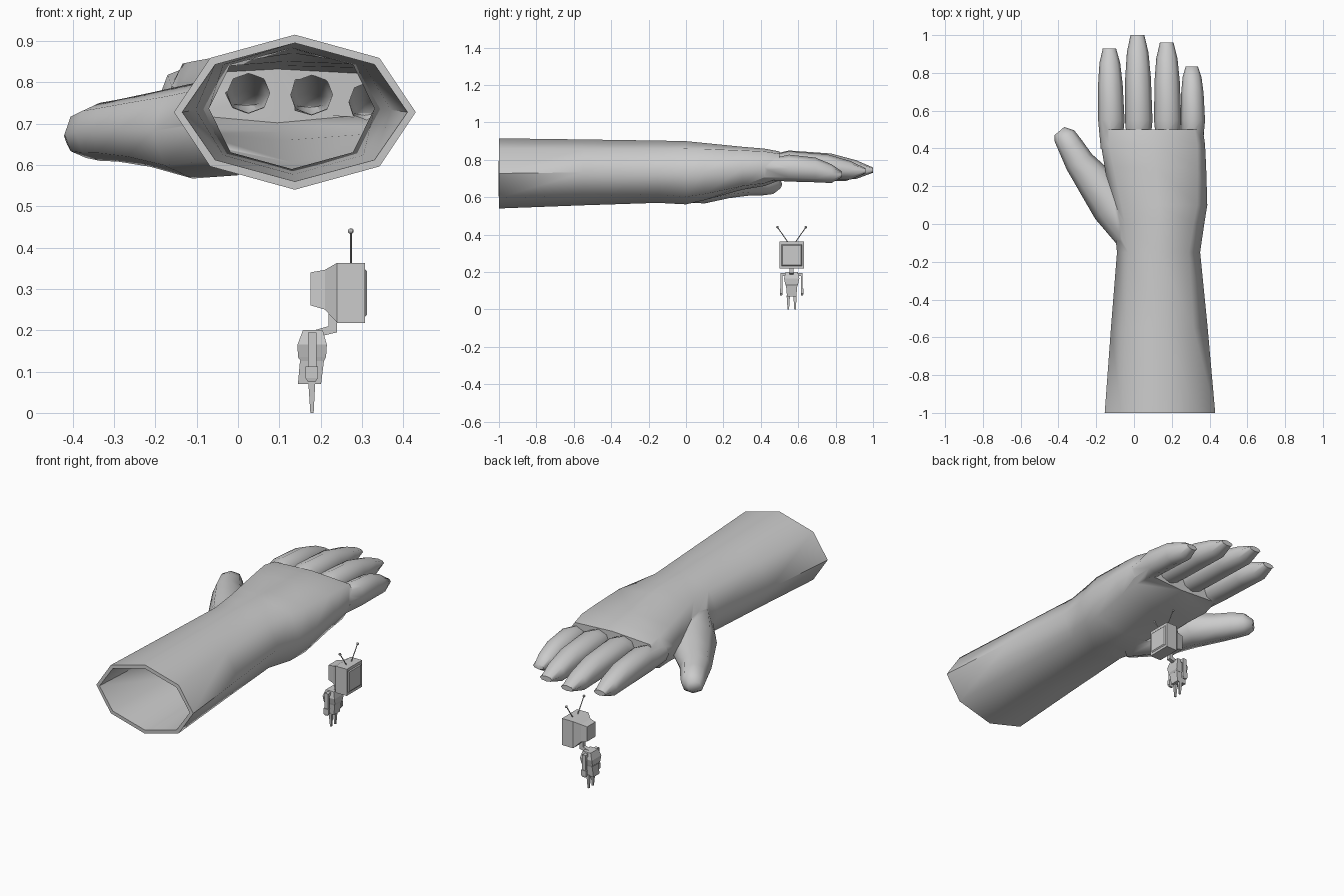
import bpy, bmesh, math
from mathutils import Vector

if "Cube" in bpy.data.objects:
    bpy.data.objects.remove(bpy.data.objects["Cube"])


def loft(name, rings):
    """Skin a list of equal-length point rings and cap both ends."""
    bm = bmesh.new()
    vs = [[bm.verts.new(p) for p in r] for r in rings]
    n = len(rings[0])
    for a, b in zip(vs, vs[1:]):
        for i in range(n):
            bm.faces.new((a[i], a[(i + 1) % n], b[(i + 1) % n], b[i]))
    bm.faces.new(vs[0])
    bm.faces.new(vs[-1])
    bmesh.ops.recalc_face_normals(bm, faces=bm.faces)
    me = bpy.data.meshes.new(name)
    bm.to_mesh(me)
    bm.free()
    ob = bpy.data.objects.new(name, me)
    bpy.context.collection.objects.link(ob)
    return ob


def octagon(x, y, z, hw, hh, ang=0, q=0.72):
    """Eight-sided section, width axis turned by ang in plan."""
    c, s = math.cos(ang), math.sin(ang)
    uv = [(1, 0), (q, q), (0, 1), (-q, q), (-1, 0), (-q, -q), (0, -1), (q, -q)]
    return [(x + u * hw * c, y + u * hw * s, z + v * hh) for u, v in uv]


def rect_z(z, x0, x1, hy, cy):
    return [(x0, cy - hy, z), (x1, cy - hy, z), (x1, cy + hy, z), (x0, cy + hy, z)]


def rect_x(x, hy, z0, z1, cy):
    return [(x, cy - hy, z0), (x, cy + hy, z0), (x, cy + hy, z1), (x, cy - hy, z1)]


def rod(name, a, b, r):
    a, b = Vector(a), Vector(b)
    bpy.ops.mesh.primitive_cylinder_add(vertices=8, radius=r, depth=(b - a).length, location=(a + b) / 2)
    ob = bpy.context.object
    ob.rotation_euler = (b - a).to_track_quat('Z', 'Y').to_euler()
    ob.name = name
    return ob


# forearm and palm: y, left x, right x, bottom z, top z, squareness
arm = [(-1, -0.155, 0.43, 0.54, 0.915, 0.70), (-0.55, -0.122, 0.39, 0.557, 0.909, 0.71),
       (-0.15, -0.09, 0.35, 0.57, 0.903, 0.73), (0.0, -0.105, 0.372, 0.562, 0.90, 0.76),
       (0.1, -0.12, 0.388, 0.585, 0.89, 0.79), (0.3, -0.155, 0.382, 0.64, 0.87, 0.83),
       (0.42, -0.175, 0.376, 0.66, 0.86, 0.85), (0.50, -0.175, 0.365, 0.69, 0.845, 0.84)]
hand = loft("hand_and_forearm", [
    octagon((l + r) / 2, y, (b + t) / 2, (r - l) / 2, (t - b) / 2, 0, q) for y, l, r, b, t, q in arm])

# thumb
thumb = [(0.0, -0.06, 0.70, 0.10, 0.125, 37), (-0.11, 0.10, 0.682, 0.12, 0.115, 37),
         (-0.21, 0.23, 0.685, 0.098, 0.09, 35), (-0.29, 0.33, 0.683, 0.078, 0.075, 31),
         (-0.335, 0.41, 0.68, 0.068, 0.07, 31), (-0.368, 0.465, 0.675, 0.06, 0.058, 31),
         (-0.395, 0.492, 0.67, 0.034, 0.028, 40)]
digits = [loft("thumb", [octagon(*s[:5], math.radians(s[5])) for s in thumb])]

# fingers: base x, tip x, tip y, half width, drop
for bx, tx, ty, w, d in [(-0.12, -0.13, 0.93, 0.07, 0.012), (0.025, 0.018, 1.0, 0.073, 0),
                         (0.178, 0.173, 0.96, 0.072, 0.004), (0.312, 0.306, 0.835, 0.064, 0.022)]:
    L = ty - 0.55
    secs = [(-0.38, 0.8, 0.765, 0.05), (0, 1, 0.778, 0.072), (0.5, 0.93, 0.768, 0.066),
            (0.8, 0.78, 0.748, 0.05), (1, 0.5, 0.745, 0.014)]
    rings = []
    for k, (t, f, z, h) in enumerate(secs):
        y = 0.40 if k == 0 else 0.55 + t * L
        rings.append(octagon(bx + (tx - bx) * max(t, 0), y, z - d, w * f, h))
    digits.append(loft("finger", rings))

# merge digits into the palm
bpy.context.view_layer.objects.active = hand
for dg in digits:
    m = hand.modifiers.new("join", 'BOOLEAN')
    m.operation, m.solver, m.object = 'UNION', 'EXACT', dg
    bpy.ops.object.modifier_apply(modifier=m.name)
    bpy.data.objects.remove(dg)

# open the sleeve end and give the shell thickness
bm = bmesh.new()
bm.from_mesh(hand.data)
cap = [f for f in bm.faces if all(v.co.y < -0.999 for v in f.verts)]
bmesh.ops.delete(bm, geom=cap, context='FACES_ONLY')
bm.to_mesh(hand.data)
bm.free()
sol = hand.modifiers.new("shell", 'SOLIDIFY')
sol.thickness, sol.offset = 0.02, -1
bpy.ops.object.modifier_apply(modifier=sol.name)
bpy.ops.object.select_all(action='DESELECT')
hand.select_set(True)
bpy.ops.object.shade_smooth_by_angle(angle=math.radians(60))

# small robot, facing +x
CY = 0.565
loft("robot_head", [rect_x(*s, CY) for s in [
    (0.176, 0.036, 0.26, 0.34), (0.21, 0.042, 0.25, 0.346),
    (0.24, 0.066, 0.218, 0.363), (0.307, 0.066, 0.218, 0.363)]])
loft("robot_screen", [rect_x(*s, CY) for s in [
    (0.305, 0.056, 0.23, 0.35), (0.312, 0.05, 0.238, 0.343)]])
loft("robot_neck", [
    [(x0, CY - 0.011, z0), (x0, CY + 0.011, z0), (x1, CY + 0.011, z1), (x1, CY - 0.011, z1)]
    for x0, z0, x1, z1 in [(0.185, 0.182, 0.185, 0.2), (0.24, 0.195, 0.219, 0.21), (0.24, 0.25, 0.219, 0.25)]])
loft("robot_torso", [rect_z(*s, CY) for s in [
    (0.125, 0.152, 0.208, 0.031), (0.135, 0.145, 0.213, 0.034),
    (0.165, 0.144, 0.215, 0.041), (0.2, 0.157, 0.205, 0.033)]])
loft("robot_pelvis", [rect_z(*s, CY) for s in [
    (0.07, 0.145, 0.201, 0.025), (0.126, 0.15, 0.208, 0.03)]])

for s, side in ((-1, "near"), (1, "far")):
    loft("robot_shoulder_" + side, [rect_z(z, 0.17, 0.189, 0.012, CY + s * 0.045) for z in (0.178, 0.194)])
    loft("robot_arm_" + side, [rect_z(z, 0.169, 0.19, 0.005, CY + s * 0.054) for z in (0.105, 0.194)])
    loft("robot_hand_" + side, [rect_z(*r, CY + s * 0.056) for r in [
        (0.075, 0.169, 0.187, 0.005), (0.085, 0.163, 0.194, 0.007), (0.112, 0.163, 0.194, 0.007)]])
    loft("robot_leg_" + side, [rect_z(*r, CY + s * 0.018) for r in [
        (0, 0.175, 0.183, 0.004), (0.075, 0.17, 0.187, 0.009)]])
    tip = (0.273, CY + s * 0.076, 0.44)
    rod("robot_antenna_" + side, (0.273, CY + s * 0.02, 0.36), tip, 0.0025)
    bpy.ops.mesh.primitive_ico_sphere_add(subdivisions=2, radius=0.007, location=tip)
    bpy.context.object.name = "robot_antenna_ball_" + side
